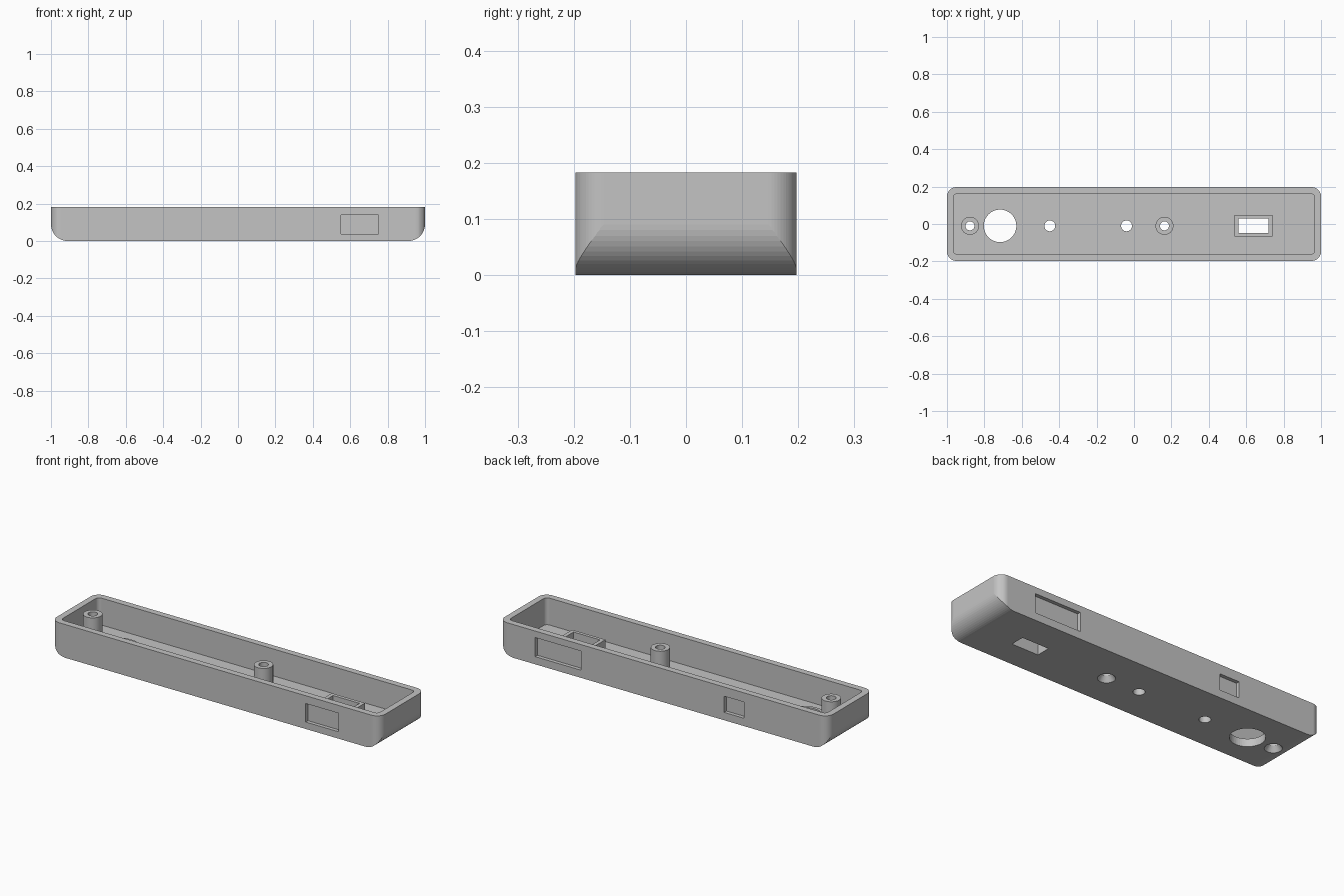
import bpy, bmesh, math
from mathutils import Vector

default = bpy.data.objects.get("Cube")
if default:
    bpy.data.objects.remove(default, do_unlink=True)

grey = bpy.data.materials.new("plain grey")
grey.use_nodes = True
grey.diffuse_color = (0.55, 0.55, 0.55, 1)
grey.node_tree.nodes["Principled BSDF"].inputs["Base Color"].default_value = (0.55, 0.55, 0.55, 1)


def rounded(u, v, radii, steps=14):
    """Rectangle outline; radii run lower left, lower right, upper right, upper left."""
    corners = [(u[0], v[0], 1, 1), (u[1], v[0], -1, 1), (u[1], v[1], -1, -1), (u[0], v[1], 1, -1)]
    points = []
    for i, ((cu, cv, su, sv), r) in enumerate(zip(corners, radii)):
        for k in range(steps + 1 if r else 1):
            a = math.pi * (1 + i / 2 + k / steps / 2)
            points.append((cu + su * r + r * math.cos(a), cv + sv * r + r * math.sin(a))
                          if r else (cu, cv))
    return points


def finish(name, bm):
    bmesh.ops.recalc_face_normals(bm, faces=bm.faces)
    mesh = bpy.data.meshes.new(name)
    bm.to_mesh(mesh)
    bm.free()
    mesh.materials.append(grey)
    obj = bpy.data.objects.new(name, mesh)
    bpy.context.scene.collection.objects.link(obj)
    return obj


def prism(name, outline, lo, hi, axis="z"):
    """Extrude an outline along z (plan) or y (front profile)."""
    bm = bmesh.new()
    place = (lambda u, v, w: (u, v, w)) if axis == "z" else (lambda u, v, w: (u, w, v))
    face = bm.faces.new([bm.verts.new(place(u, v, lo)) for u, v in outline])
    top = bmesh.ops.extrude_face_region(bm, geom=[face])["geom"]
    bmesh.ops.translate(bm, verts=[g for g in top if isinstance(g, bmesh.types.BMVert)],
                        vec=Vector(place(0, 0, hi - lo)))
    return finish(name, bm)


def box(name, x, y, z):
    return prism(name, rounded(x, y, (0, 0, 0, 0)), *z)


def cylinder(name, x, r, z, r_top=None):
    bm = bmesh.new()
    bmesh.ops.create_cone(bm, cap_ends=True, segments=48, radius1=r,
                          radius2=r if r_top is None else r_top, depth=z[1] - z[0])
    bmesh.ops.translate(bm, verts=bm.verts, vec=(x, ROW, sum(z) / 2))
    return finish(name, bm)


def combine(obj, operation, tool):
    """Apply a boolean and remove the tool."""
    tool.hide_render = True
    mod = obj.modifiers.new("cut", "BOOLEAN")
    mod.operation, mod.object, mod.solver = operation, tool, "EXACT"
    bpy.context.view_layer.update()
    result = bpy.data.meshes.new_from_object(
        obj.evaluated_get(bpy.context.evaluated_depsgraph_get()))
    obj.modifiers.clear()
    obj.data = result
    bpy.data.objects.remove(tool, do_unlink=True)


def smooth(obj):
    bpy.ops.object.select_all(action="DESELECT")
    obj.select_set(True)
    bpy.context.view_layer.objects.active = obj
    bpy.ops.object.shade_smooth_by_angle(angle=math.radians(30))


W, H, WALL = 0.197, 0.183, 0.035
ROW = -0.01          # line on which all holes sit
THROUGH = (-0.1, 0.3)
SUNK = 0.025         # fittings start inside the floor

# Tray body: rounded plan crossed with a profile rounded at the lower ends
tray = prism("tray_shell", rounded((-1, 1), (-W, W), [0.05] * 4), 0, H)
combine(tray, "INTERSECT", prism("profile", rounded((-1, 1), (0, 0.3), (0.09, 0.09, 0, 0)),
                                 -0.3, 0.3, "y"))
combine(tray, "DIFFERENCE", prism("cavity", rounded((WALL - 1, 1 - WALL), (WALL - W, W - WALL),
                                                    [0.02] * 4), WALL, 0.3))

# Shallow recesses in the long sides
for x, z, side in (((0.55, 0.75), (0.038, 0.14), -1),
                   ((0.5, 0.78), (0.042, 0.147), 1),
                   ((-0.49, -0.37), (0.043, 0.132), 1)):
    combine(tray, "DIFFERENCE", box("recess", x, sorted((side * (W - 0.02), side * 0.3)), z))

# Two small indicator holes in the floor
for x in (-0.45, -0.04):
    combine(tray, "DIFFERENCE", cylinder("hole", x, 0.029, THROUGH))

# Screw posts with holes countersunk from below
for name, x in (("right_screw_post", -0.877), ("left_screw_post", 0.163)):
    post = cylinder(name, x, 0.048, (SUNK, 0.18))
    for part in (post, tray):
        combine(part, "DIFFERENCE", cylinder("hole", x, 0.024, THROUGH))
        combine(part, "DIFFERENCE", cylinder("countersink", x, 0.045, (-0.002, 0.03), 0.023))
    smooth(post)

# Large round opening with a low collar
collar = cylinder("round_opening_collar", -0.716, 0.104, (SUNK, 0.043))
for part in (collar, tray):
    combine(part, "DIFFERENCE", cylinder("hole", -0.716, 0.087, THROUGH))
smooth(collar)

# Rectangular slot with a raised frame
frame = box("slot_frame", (0.537, 0.74), (-0.067, 0.048), (SUNK, 0.1))
for part in (frame, tray):
    combine(part, "DIFFERENCE", box("slot", (0.558, 0.719), (-0.049, 0.029), THROUGH))
